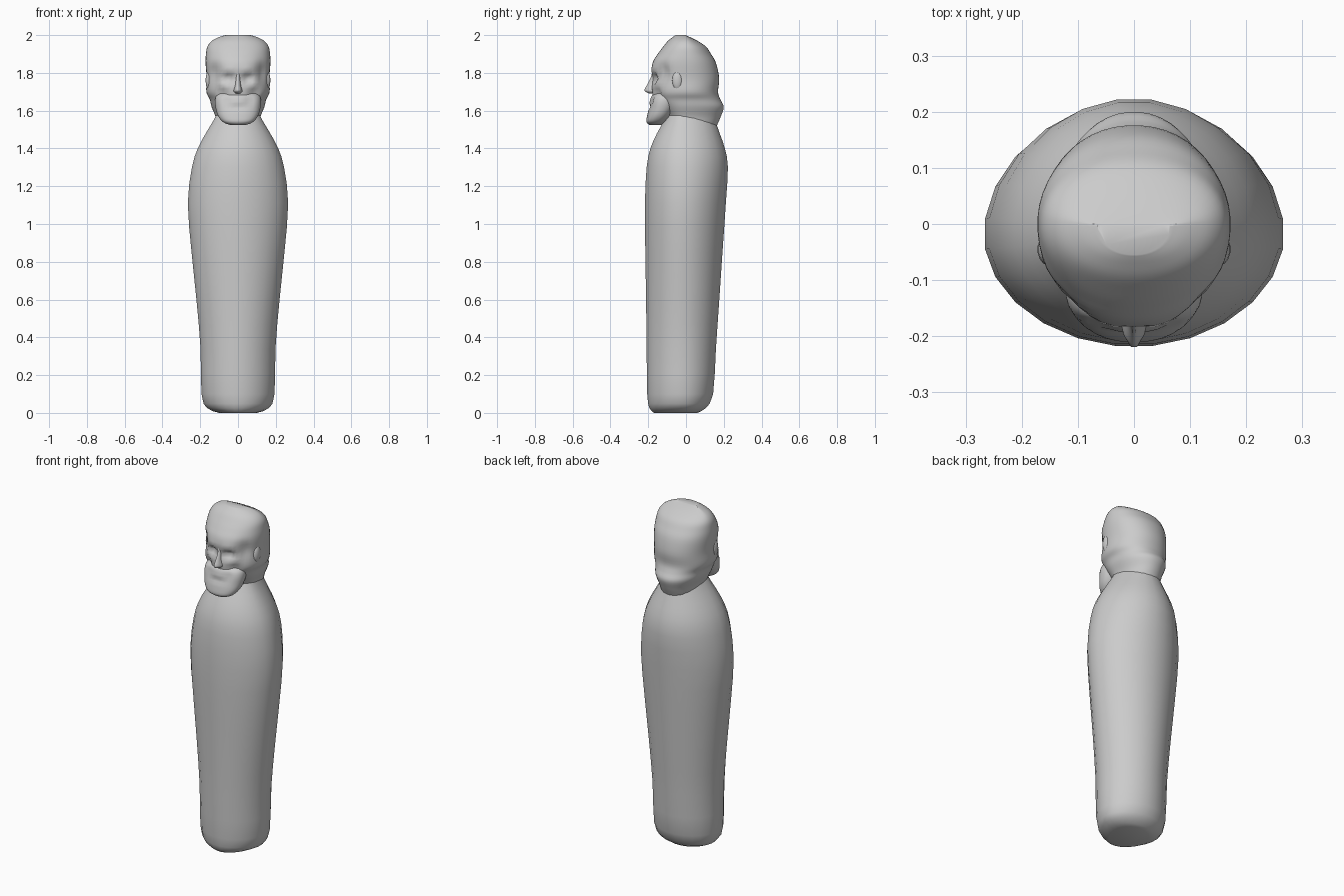
import bpy, bmesh, math
from math import sin, cos, pi, exp


def spline(rows, steps):
    """Catmull-Rom interpolation through profile rows."""
    out = []
    for i in range(len(rows) - 1):
        a, b, c, d = (rows[max(0, min(len(rows) - 1, i + k))] for k in (-1, 0, 1, 2))
        for s in range(steps):
            t = s / steps
            out.append([0.5 * (2*q + (r - p)*t + (2*p - 5*q + 4*r - s2)*t*t + (3*q - p - 3*r + s2)*t**3)
                        for p, q, r, s2 in zip(a, b, c, d)])
    return out + [list(rows[-1])]


def power(v, e):
    return math.copysign(abs(v) ** (2 / e), v)


def loft(name, rows, seg, yc=None, e=2.0, steps=1, bumps=()):
    """Rows are (z, half width, front y, back y); bumps are (x, z, rx, rz, dy) on the front."""
    bm = bmesh.new()
    rings = []
    for z, w, yf, yb in spline(rows, steps):
        c = (yf + yb) / 2 if yc is None else yc
        ring = []
        for i in range(seg):
            a = 2 * pi * (i + 0.5) / seg
            x, s = w * power(cos(a), e), power(sin(a), e)
            y = c + s * ((yb - c) if s > 0 else (c - yf))
            if s < 0:
                for bx, bz, rx, rz, dy in bumps:
                    y += dy * exp(-((abs(x) - bx) / rx) ** 2 - ((z - bz) / rz) ** 2)
            ring.append(bm.verts.new((x, y, z)))
        rings.append(ring)
    for lo, hi in zip(rings, rings[1:]):
        for i in range(seg):
            j = (i + 1) % seg
            bm.faces.new((lo[i], lo[j], hi[j], hi[i]))
    bm.faces.new(rings[0][::-1])
    bm.faces.new(rings[-1])
    bmesh.ops.recalc_face_normals(bm, faces=bm.faces)
    me = bpy.data.meshes.new(name)
    bm.to_mesh(me)
    bm.free()
    for p in me.polygons:
        p.use_smooth = True
    ob = bpy.data.objects.new(name, me)
    bpy.context.collection.objects.link(ob)
    return ob


# Shrouded body
loft("body", [
    (0.0, 0.10, -0.17, 0.06), (0.025, 0.165, -0.195, 0.105), (0.10, 0.195, -0.207, 0.145),
    (0.34, 0.20, -0.21, 0.16), (0.60, 0.222, -0.213, 0.178), (0.85, 0.248, -0.217, 0.195),
    (1.11, 0.268, -0.219, 0.213), (1.30, 0.246, -0.21, 0.224), (1.40, 0.215, -0.19, 0.208),
    (1.48, 0.172, -0.155, 0.18), (1.55, 0.13, -0.115, 0.155), (1.60, 0.105, -0.09, 0.13),
], 24, yc=-0.02, e=1.95, steps=2)

# Head with hair, sculpted by brow, eye, cheek, temple and ear bumps
loft("head", [
    (1.49, 0.10, -0.085, 0.15), (1.53, 0.113, -0.09, 0.168), (1.57, 0.12, -0.10, 0.185),
    (1.62, 0.14, -0.135, 0.20), (1.66, 0.15, -0.17, 0.182), (1.70, 0.168, -0.18, 0.17),
    (1.77, 0.166, -0.18, 0.176), (1.85, 0.172, -0.178, 0.16), (1.90, 0.17, -0.15, 0.133),
    (1.94, 0.162, -0.12, 0.105), (1.97, 0.138, -0.095, 0.06), (1.99, 0.10, -0.07, 0.02),
    (2.0, 0.065, -0.055, -0.005),
], 48, yc=0.0, e=2.1, steps=4, bumps=[
    (0.05, 1.77, 0.028, 0.022, 0.035),
    (0.045, 1.815, 0.03, 0.02, -0.008),
    (0.085, 1.69, 0.025, 0.04, 0.02),
    (0.125, 1.80, 0.02, 0.05, 0.025),
    (0.08, 1.735, 0.022, 0.018, -0.008),
])

# Jutting jaw and beard
loft("beard", [
    (1.525, 0.045, -0.195, -0.13), (1.54, 0.08, -0.21, -0.11), (1.57, 0.105, -0.207, -0.08),
    (1.61, 0.118, -0.198, -0.055), (1.65, 0.122, -0.192, -0.04), (1.68, 0.115, -0.18, -0.03),
    (1.70, 0.09, -0.15, -0.03),
], 32, e=2.3, steps=3, bumps=[
    (0.0, 1.618, 0.04, 0.009, 0.012),
    (0.06, 1.65, 0.02, 0.03, 0.01),
])

# Nose
loft("nose", [
    (1.69, 0.014, -0.195, -0.15), (1.70, 0.027, -0.217, -0.14), (1.712, 0.026, -0.222, -0.14),
    (1.74, 0.018, -0.207, -0.14), (1.78, 0.015, -0.186, -0.14), (1.81, 0.018, -0.18, -0.14),
], 12, yc=-0.15, e=1.7, steps=2)

# Ears
for side, label in ((-1, "left"), (1, "right")):
    bpy.ops.mesh.primitive_uv_sphere_add(segments=14, ring_count=8, location=(side * 0.154, -0.045, 1.76))
    ear = bpy.context.object
    ear.name = label + "_ear"
    ear.scale = (0.018, 0.028, 0.05)
    bpy.ops.object.shade_smooth()
